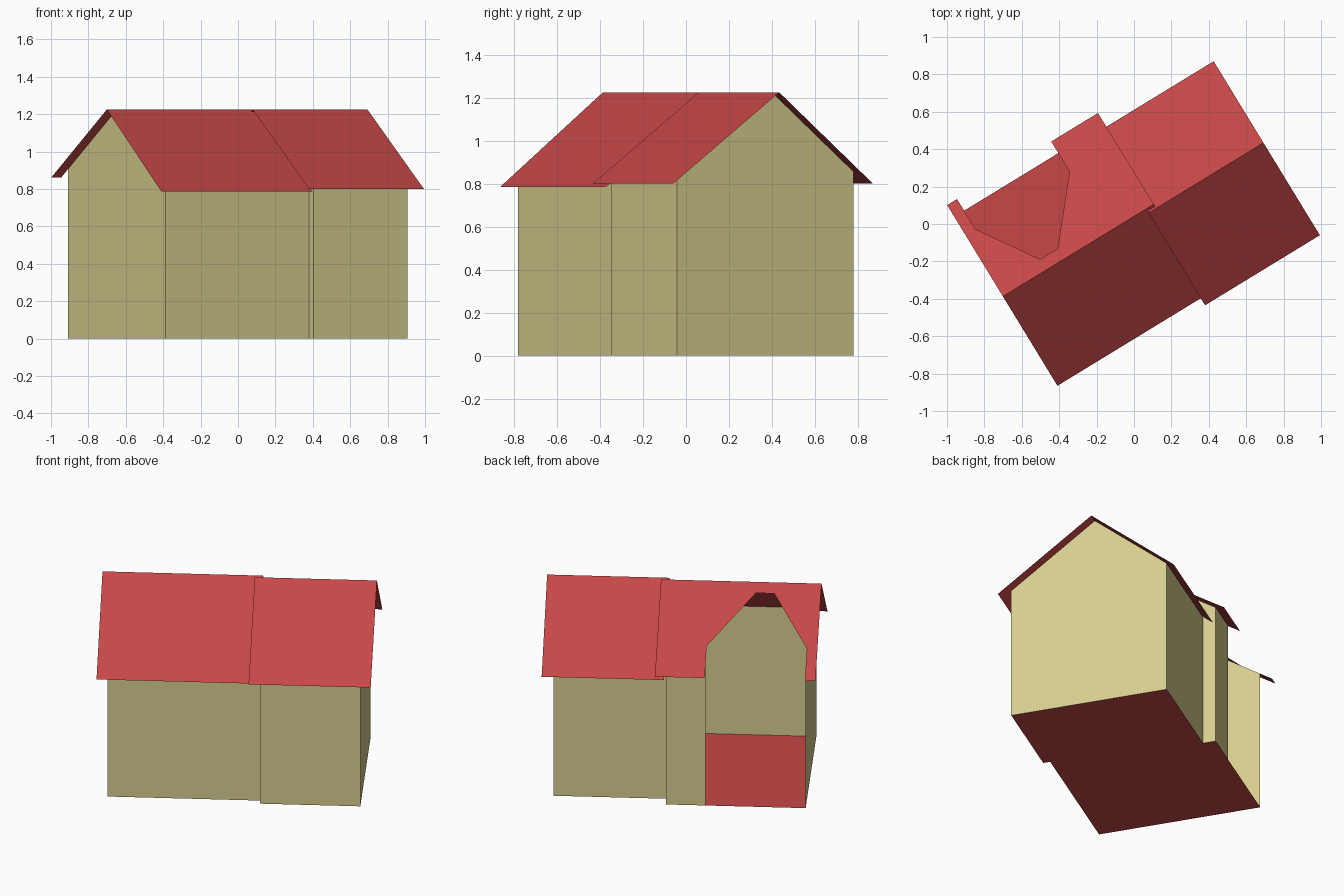
import bpy
from math import radians
from mathutils import Matrix

cube = bpy.data.objects.get("Cube")
if cube:
    bpy.data.objects.remove(cube, do_unlink=True)

TURN = Matrix.Rotation(radians(31.4), 4, 'Z')   # the house stands turned on its plot
RIDGE = 1.225


def material(name, color):
    m = bpy.data.materials.new(name)
    m.use_nodes = True
    m.diffuse_color = color
    m.node_tree.nodes["Principled BSDF"].inputs["Base Color"].default_value = color
    return m


red = material("roof red", (0.57, 0.063, 0.063, 1))
cream = material("wall cream", (0.68, 0.62, 0.275, 1))


def sheet(name, points, mat):
    """One flat panel, given in the house's own axes."""
    mesh = bpy.data.meshes.new(name)
    mesh.from_pydata([TURN @ Matrix.Translation(p).translation for p in points],
                     [], [range(len(points))])
    mesh.materials.append(mat)
    obj = bpy.data.objects.new(name, mesh)
    bpy.context.collection.objects.link(obj)
    return obj


def slope(ridge_y, front, front_z, back, back_z):
    """Height of a two-sided roof as a function of y."""
    def height(y):
        edge, z = (front, front_z) if y < ridge_y else (back, back_z)
        return RIDGE + (z - RIDGE) * (y - ridge_y) / (edge - ridge_y)
    return height


# Roof shapes of the two wings
L_RIDGE, L_FRONT, L_BACK = 0.035, -0.525, 0.607
R_RIDGE, R_FRONT, R_BACK = 0.01, -0.569, 0.521
left_h = slope(L_RIDGE, L_FRONT, 0.785, L_BACK, 0.86)
right_h = slope(R_RIDGE, R_FRONT, 0.80, R_BACK, 0.80)

# Wall lines
L_END, R_END = -0.738, 0.752
FRONT_STEP, BACK_STEP = 0.162, 0.083
LF, LB, RF, RB = -0.465, 0.534, -0.508, 0.455
OPEN = -0.148                                   # edge of the open bay


def roof_panel(name, outline, height):
    sheet(name, [(x, y, height(y)) for x, y in outline], red)


def strip(x0, x1, y0, y1):
    return [(x0, y0), (x1, y0), (x1, y1), (x0, y1)]


# Roof slopes
roof_panel("large_wing_front_roof", strip(-0.80, 0.145, L_FRONT, L_RIDGE), left_h)
roof_panel("small_wing_front_roof", strip(0.098, 0.817, R_FRONT, R_RIDGE), right_h)
roof_panel("small_wing_back_roof", strip(0.098, 0.817, R_RIDGE, R_BACK), right_h)

# Back slope with the cutout over the open bay
roof_panel("large_wing_back_roof", [
    (-0.80, L_RIDGE), (0.145, L_RIDGE), (0.145, L_BACK), (OPEN, L_BACK),
    (OPEN, 0.418), (-0.418, 0.10), (-0.526, 0.10), (L_END, 0.418),
    (L_END, L_BACK), (-0.80, L_BACK)], left_h)


def long_wall(name, x0, x1, y, height):
    z = height(y)
    sheet(name, [(x0, y, 0), (x1, y, 0), (x1, y, z), (x0, y, z)], cream)


def gable(name, x, y0, y1, ridge_y, height):
    sheet(name, [(x, y0, 0), (x, y1, 0), (x, y1, height(y1)),
                 (x, ridge_y, RIDGE), (x, y0, height(y0))], cream)


# Long walls
long_wall("large_wing_front_wall", L_END, FRONT_STEP, LF, left_h)
long_wall("small_wing_front_wall", FRONT_STEP, R_END, RF, right_h)
long_wall("small_wing_back_wall", R_END, BACK_STEP, RB, right_h)
long_wall("large_wing_back_wall", BACK_STEP, OPEN, LB, left_h)

# End gables
gable("large_wing_gable", L_END, LB, LF, L_RIDGE, left_h)
gable("small_wing_gable", R_END, RF, RB, R_RIDGE, right_h)

# Step walls where one wing stands proud of the other
sheet("front_step_wall", [
    (FRONT_STEP, LF, 0), (FRONT_STEP, RF, 0), (FRONT_STEP, RF, right_h(RF)),
    (FRONT_STEP, R_RIDGE, RIDGE), (FRONT_STEP, LF, left_h(LF))], cream)
sheet("back_step_wall", [
    (BACK_STEP, RB, 0), (BACK_STEP, LB, 0), (BACK_STEP, LB, left_h(LB)),
    (BACK_STEP, L_RIDGE, RIDGE), (BACK_STEP, RB, right_h(RB))], cream)

# Floor over the whole footprint
sheet("floor", [(x, y, 0) for x, y in [
    (L_END, LF), (L_END, LB), (BACK_STEP, LB), (BACK_STEP, RB),
    (R_END, RB), (R_END, RF), (FRONT_STEP, RF), (FRONT_STEP, LF)]], red)
